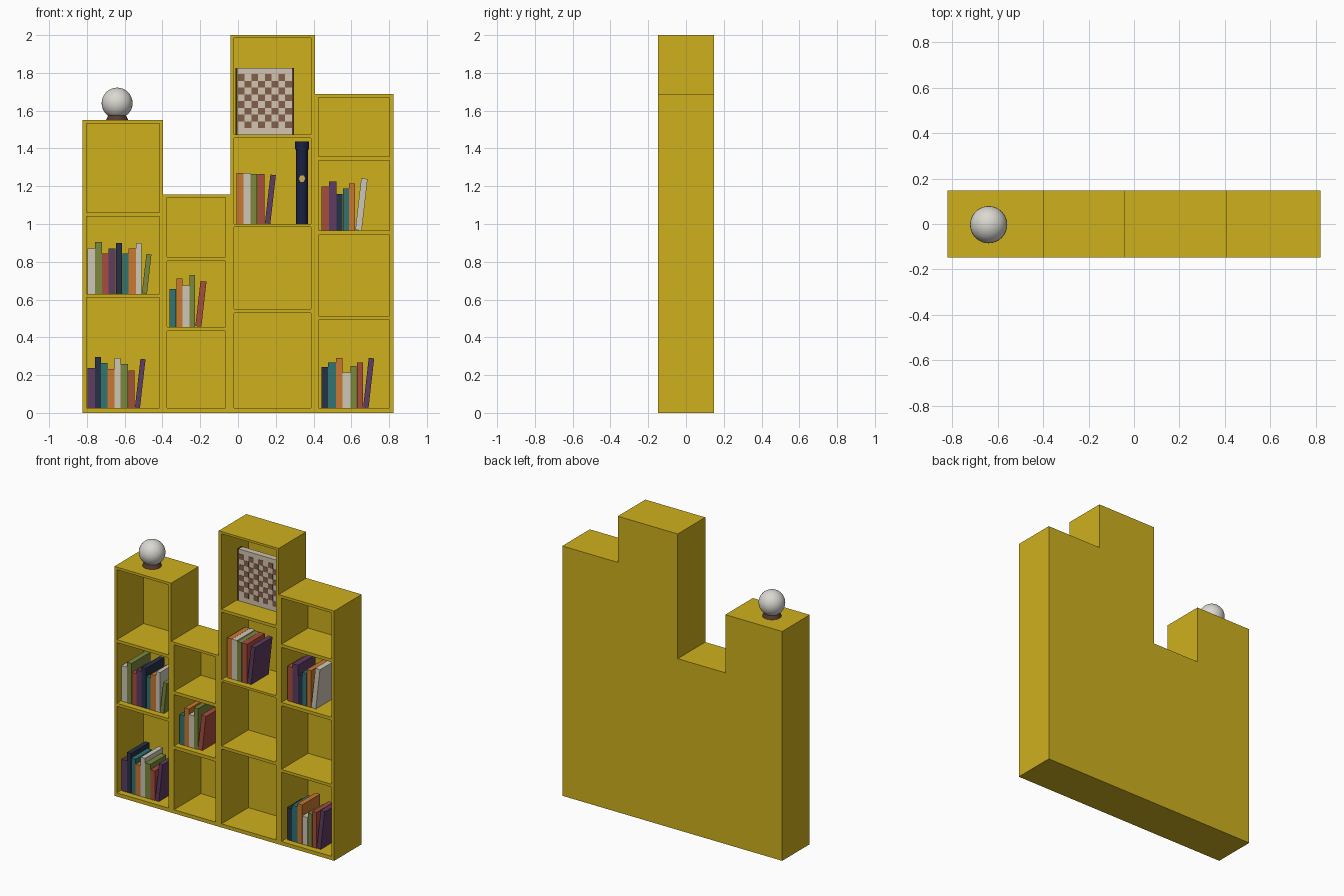
import bpy, bmesh, math
from mathutils import Matrix, Vector

if "Cube" in bpy.data.objects:
    bpy.data.objects.remove(bpy.data.objects["Cube"])


def material(name, r, g, b):
    m = bpy.data.materials.new(name)
    m.diffuse_color = [(c / 255) ** 2.2 for c in (r, g, b)] + [1]
    m.use_nodes = True
    m.node_tree.nodes["Principled BSDF"].inputs["Base Color"].default_value = m.diffuse_color
    return m


MATS = {
    "mustard": material("mustard", 205, 175, 35),
    "white": material("white", 205, 198, 182),
    "olive": material("olive", 122, 135, 62),
    "red": material("red", 165, 78, 62),
    "purple": material("purple", 95, 62, 98),
    "navy": material("navy", 42, 52, 72),
    "teal": material("teal", 52, 115, 112),
    "orange": material("orange", 200, 118, 52),
    "brown": material("brown", 130, 95, 75),
    "dark_brown": material("dark_brown", 88, 62, 50),
    "cream": material("cream", 210, 195, 175),
    "midnight": material("midnight", 32, 38, 68),
    "gold": material("gold", 205, 170, 90),
    "pearl": material("pearl", 218, 215, 208),
}


def finish(bm, name, mat, smooth=False):
    bmesh.ops.recalc_face_normals(bm, faces=bm.faces)
    me = bpy.data.meshes.new(name)
    bm.to_mesh(me)
    bm.free()
    ob = bpy.data.objects.new(name, me)
    bpy.context.collection.objects.link(ob)
    me.materials.append(MATS[mat])
    if smooth:
        bpy.ops.object.select_all(action='DESELECT')
        ob.select_set(True)
        bpy.context.view_layer.objects.active = ob
        bpy.ops.object.shade_smooth_by_angle(angle=math.radians(35))
    return ob


def add_box(bm, lo, hi, lean=0):
    """Box between two corners, tipped to +x about its lower right edge."""
    lo, hi = Vector(lo), Vector(hi)
    pivot = Matrix.Translation((hi.x, 0, lo.z))
    tip = pivot @ Matrix.Rotation(lean, 4, 'Y') @ pivot.inverted()
    m = tip @ Matrix.Translation((lo + hi) / 2) @ Matrix.Diagonal((*(hi - lo), 1))
    bmesh.ops.create_cube(bm, size=1, matrix=m)


def box(name, mat, lo, hi, lean=0):
    bm = bmesh.new()
    add_box(bm, lo, hi, lean)
    return finish(bm, name, mat)


def cylinder(name, mat, at, r1, r2, depth, segs=32, rot=None):
    bm = bmesh.new()
    m = Matrix.Translation(at) @ (rot or Matrix())
    bmesh.ops.create_cone(bm, cap_ends=True, segments=segs, radius1=r1,
                          radius2=r2, depth=depth, matrix=m)
    return finish(bm, name, mat, True)


# Bookcase: stepped outline with compartments cut in from the front
D = 0.147
COLUMNS = [  # left, right, height, opening left/right, opening (bottom, top) pairs
    (-0.822, -0.397, 1.55, -0.803, -0.415, [(.025, .61), (.63, 1.04), (1.06, 1.533)]),
    (-0.397, -0.041, 1.157, -0.375, -0.065, [(.025, .433), (.456, .803), (.825, 1.14)]),
    (-0.041, 0.407, 2.0, -0.02, 0.387, [(.025, .53), (.55, .985), (1.0, 1.455), (1.475, 1.985)]),
    (0.407, 0.822, 1.688, 0.427, 0.803, [(.025, .493), (.512, .943), (.965, 1.337), (1.358, 1.67)]),
]
outline = [(-0.822, 0)]
cut = bmesh.new()
for left, right, height, ol, orr, openings in COLUMNS:
    outline += [(left, height), (right, height)]
    for lo, hi in openings:
        add_box(cut, (ol, -D - 0.1, lo), (orr, D - 0.008, hi))
outline.append((0.822, 0))
bm = bmesh.new()
face = bm.faces.new([bm.verts.new((x, -D, z)) for x, z in outline])
ext = bmesh.ops.extrude_face_region(bm, geom=[face])
bmesh.ops.translate(bm, vec=(0, 2 * D, 0),
                    verts=[v for v in ext["geom"] if isinstance(v, bmesh.types.BMVert)])
bookcase = finish(bm, "bookcase", "mustard")
cutter = finish(cut, "compartment_cutter", "mustard")
cutter.hide_render = True
mod = bookcase.modifiers.new("compartments", 'BOOLEAN')
mod.operation, mod.solver, mod.object = 'DIFFERENCE', 'EXACT', cutter
bpy.context.view_layer.objects.active = bookcase
bpy.ops.object.modifier_apply(modifier=mod.name)
bpy.data.objects.remove(cutter)

# Books: start x, floor z, then (colour, width, height); the last one leans
ROWS = [
    (-.797, .63, [("white", .04, .24), ("olive", .037, .275), ("red", .035, .215),
                  ("purple", .038, .24), ("navy", .035, .27), ("teal", .033, .215),
                  ("orange", .04, .24), ("white", .03, .27), ("olive", .028, .21)]),
    (-.797, .025, [("purple", .04, .212), ("navy", .033, .27), ("teal", .033, .24),
                   ("orange", .037, .207), ("white", .033, .265), ("olive", .04, .235),
                   ("red", .035, .2), ("purple", .028, .26)]),
    (-.363, .456, [("teal", .037, .2), ("orange", .033, .255), ("white", .037, .218),
                   ("olive", .03, .275), ("red", .033, .24)]),
    (-.007, 1.0, [("orange", .037, .27), ("white", .037, .27), ("olive", .035, .265),
                  ("red", .04, .265), ("purple", .03, .26)]),
    (.442, .965, [("red", .04, .233), ("purple", .04, .26), ("navy", .033, .195),
                  ("teal", .033, .222), ("orange", .033, .25), ("white", .035, .275)]),
    (.442, .025, [("navy", .035, .218), ("teal", .042, .243), ("orange", .035, .265),
                  ("white", .042, .19), ("olive", .033, .222), ("red", .033, .243),
                  ("purple", .03, .265)]),
]
for x, z, row in ROWS:
    for i, (colour, w, h) in enumerate(row):
        lean = math.radians(6.5) if i == len(row) - 1 else 0
        box("book_" + colour, colour, (x, -0.105, z),
            (x + w - 0.001, -0.105 + 0.72 * h, z + h), lean)
        x += w

# Chequered game board standing on the top shelf
Y = 0.015
box("board", "cream", (-0.003, Y, 1.475), (0.287, Y + 0.04, 1.825))
for name, x in (("board_left_edge", -0.014), ("board_right_edge", 0.287)):
    box(name, "dark_brown", (x, Y, 1.475), (x + 0.01, Y + 0.04, 1.825))
bm = bmesh.new()
C = 0.0358
for r in range(8):
    for c in range(8):
        if (r + c) % 2:
            x, z = -0.001 + c * C, 1.507 + r * C
            add_box(bm, (x, Y - 0.002, z), (x + C, Y + 0.002, z + C))
finish(bm, "board_squares", "brown")

# Round storage tube with cap and clasp
TX, TY = 0.339, 0.05
cylinder("tube_body", "midnight", (TX, TY, 1.2), .031, .031, .4)
cylinder("tube_cap", "midnight", (TX, TY, 1.416), .037, .037, .042)
cylinder("tube_clasp", "gold", (TX, TY - 0.031, 1.24), .018, .018, .01, 24,
         Matrix.Rotation(math.pi / 2, 4, 'X'))

# Ball on a flared stand
cylinder("ball_stand", "dark_brown", (-0.64, -0.003, 1.565), .059, .045, .03)
bm = bmesh.new()
bmesh.ops.create_uvsphere(bm, u_segments=32, v_segments=16, radius=0.082,
                          matrix=Matrix.Translation((-0.64, -0.003, 1.64)))
finish(bm, "ball", "pearl", True)
